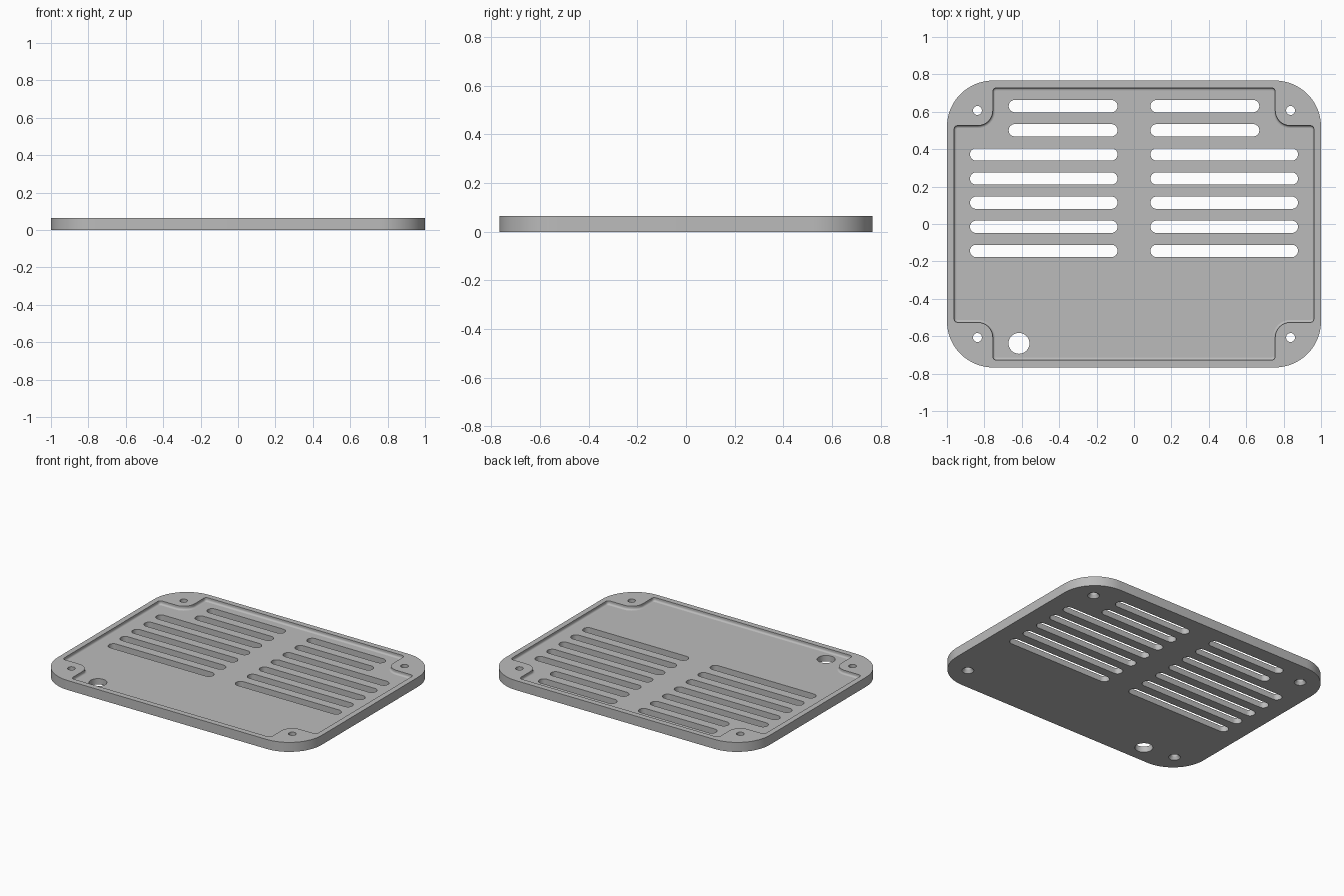
import bpy, bmesh, math
from mathutils import Vector, Matrix

cube = bpy.data.objects.get("Cube")
if cube:
    bpy.data.objects.remove(cube, do_unlink=True)

HALF_X, HALF_Y, THICK, FLOOR = 1.0, 0.767, 0.065, 0.04
SCREW_X, SCREW_Y = 0.837, 0.607

grey = bpy.data.materials.new("plain grey")
grey.use_nodes = True
grey.diffuse_color = (0.5, 0.5, 0.5, 1)
grey.node_tree.nodes["Principled BSDF"].inputs["Base Color"].default_value = grey.diffuse_color


def rounded(corners, steps):
    """Round the right-angled corners (x, y, radius) of an outline."""
    pts = []
    for i, (x, y, r) in enumerate(corners):
        p = Vector((x, y))
        d1 = (Vector(corners[i - 1][:2]) - p).normalized()
        d2 = (Vector(corners[(i + 1) % len(corners)][:2]) - p).normalized()
        centre = p + r * (d1 + d2)
        for k in range(steps + 1):
            t = math.pi / 2 * k / steps
            pts.append(centre - r * (d2 * math.cos(t) + d1 * math.sin(t)))
    return pts


def box_outline(x0, x1, y0, y1, r, steps):
    return rounded([(x0, y0, r), (x1, y0, r), (x1, y1, r), (x0, y1, r)], steps)


def prism(bm, outline, z0, z1):
    """Extrude an outline upwards and return its bottom face."""
    base = bm.faces.new([bm.verts.new((p.x, p.y, z0)) for p in outline])
    top = bmesh.ops.extrude_face_region(bm, geom=[base], use_keep_orig=True)["geom"]
    moved = [v for v in top if isinstance(v, bmesh.types.BMVert)]
    bmesh.ops.translate(bm, verts=moved, vec=(0, 0, z1 - z0))
    return base


def cone(bm, x, y, z0, z1, r0, r1):
    bmesh.ops.create_cone(bm, cap_ends=True, segments=32, radius1=r0, radius2=r1, depth=z1 - z0,
                          matrix=Matrix.Translation((x, y, (z0 + z1) / 2)))


def make_object(name, bm):
    bmesh.ops.recalc_face_normals(bm, faces=bm.faces[:])
    mesh = bpy.data.meshes.new(name)
    bm.to_mesh(mesh)
    bm.free()
    mesh.materials.append(grey)
    obj = bpy.data.objects.new(name, mesh)
    bpy.context.collection.objects.link(obj)
    return obj


# Plate with large rounded corners
bm = bmesh.new()
prism(bm, box_outline(-HALF_X, HALF_X, -HALF_Y, HALF_Y, 0.247, 16), 0, THICK)
plate = make_object("vented_cover_plate", bm)

# Shallow pocket that steps around the four screw bosses, filleted at its floor
X, Y, NX, NY, R, BOSS = 0.962, 0.728, 0.755, 0.526, 0.02, 0.08
corners = []
for sx, sy in ((1, 1), (-1, 1), (-1, -1), (1, -1)):
    step = [(sx * X, sy * NY, R), (sx * NX, sy * NY, BOSS), (sx * NX, sy * Y, R)]
    corners += step if sx * sy > 0 else step[::-1]
bm = bmesh.new()
floor = prism(bm, rounded(corners, 8), FLOOR, THICK + 0.1)
bmesh.ops.bevel(bm, geom=list(floor.edges), offset=0.013, segments=4,
                profile=0.5, affect="EDGES")
pocket = make_object("pocket_cutter", bm)

# Ventilation slots, cable hole and screw holes
bm = bmesh.new()
for row in range(7):
    y = 0.63 - row * 0.129
    outer = 0.67 if row < 2 else 0.877
    for x0, x1 in ((-outer, -0.088), (0.088, outer)):
        prism(bm, box_outline(x0, x1, y - 0.033, y + 0.033, 0.0329, 8), -0.1, 0.2)
cone(bm, -0.615, -0.638, -0.1, 0.2, 0.056, 0.056)
for sx in (-1, 1):
    for sy in (-1, 1):
        cone(bm, sx * SCREW_X, sy * SCREW_Y, -0.1, 0.2, 0.024, 0.024)
holes = make_object("hole_cutter", bm)

# Countersinks on the underside
bm = bmesh.new()
for sx in (-1, 1):
    for sy in (-1, 1):
        cone(bm, sx * SCREW_X, sy * SCREW_Y, -0.02, 0.02, 0.05, 0.024)
sinks = make_object("countersink_cutter", bm)

# Cut everything out, then keep only the finished plate
cutters = [pocket, holes, sinks]
for cutter in cutters:
    cutter.hide_render = True
    mod = plate.modifiers.new(cutter.name, "BOOLEAN")
    mod.operation = "DIFFERENCE"
    mod.solver = "EXACT"
    mod.object = cutter
bpy.context.view_layer.update()
result = bpy.data.meshes.new_from_object(plate.evaluated_get(bpy.context.evaluated_depsgraph_get()))
plate.modifiers.clear()
plate.data = result
for cutter in cutters:
    bpy.data.objects.remove(cutter, do_unlink=True)

# Smooth rounded walls, flat horizontal faces
bpy.ops.object.select_all(action="DESELECT")
plate.select_set(True)
bpy.context.view_layer.objects.active = plate
bpy.ops.object.shade_smooth_by_angle(angle=math.radians(30))
for poly in plate.data.polygons:
    if abs(poly.normal.z) > 0.999:
        poly.use_smooth = False
